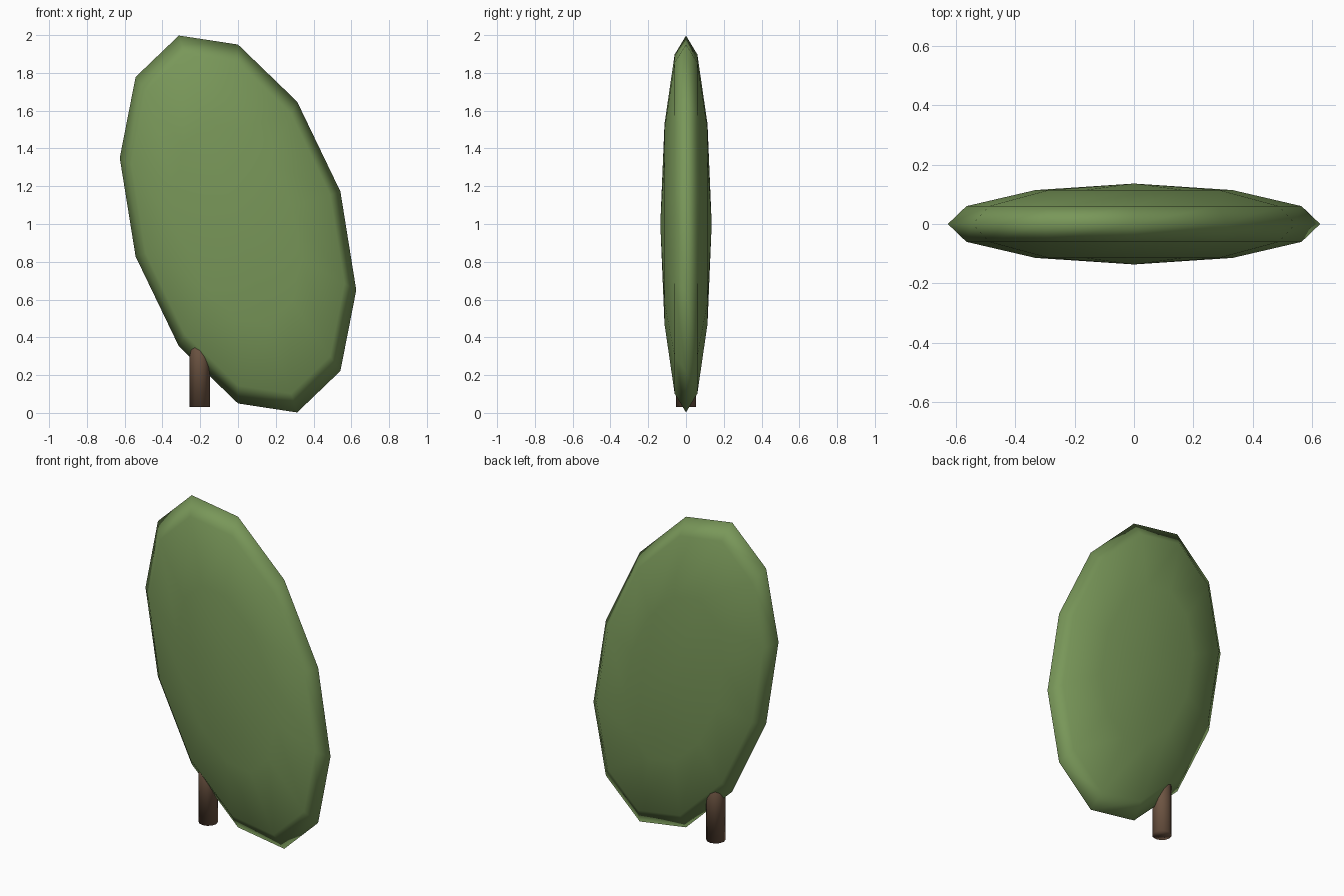
import bpy, bmesh, math

if "Cube" in bpy.data.objects:
    bpy.data.objects.remove(bpy.data.objects["Cube"])


def material(name, rgb):
    m = bpy.data.materials.new(name)
    m.diffuse_color = (*rgb, 1)
    m.use_nodes = True
    m.node_tree.nodes["Principled BSDF"].inputs["Base Color"].default_value = m.diffuse_color
    return m


def finish(bm, name, mat):
    bmesh.ops.recalc_face_normals(bm, faces=bm.faces)
    for f in bm.faces:
        f.smooth = True
    mesh = bpy.data.meshes.new(name)
    bm.to_mesh(mesh)
    bm.free()
    mesh.materials.append(mat)
    obj = bpy.data.objects.new(name, mesh)
    bpy.context.collection.objects.link(obj)
    return obj


leaf_green = material("leaf green", (0.19, 0.31, 0.10))
bark_brown = material("bark brown", (0.155, 0.09, 0.055))

# Crown: flattened, leaning twelve-sided lens made of rings stacked along y
SIDES = 12
RINGS = [(0.53, -0.114), (0.90, -0.06), (1.0, 0), (0.90, 0.06), (0.53, 0.114)]
bm = bmesh.new()
loops = []
for radius, y in RINGS:
    loop = []
    for i in range(SIDES):
        t = 2 * math.pi * i / SIDES
        x = 0.626 * math.sin(t) * radius
        z = 1 + (0.95 * math.cos(t) - 0.35 * math.sin(t)) * radius
        loop.append(bm.verts.new((x, y, z)))
    loops.append(loop)
for a, b in zip(loops, loops[1:]):
    for i in range(SIDES):
        j = (i + 1) % SIDES
        bm.faces.new((a[i], a[j], b[j], b[i]))
for loop, y in ((loops[0], -0.136), (loops[-1], 0.136)):
    pole = bm.verts.new((0, y, 1))
    for i in range(SIDES):
        bm.faces.new((loop[i], loop[(i + 1) % SIDES], pole))
finish(bm, "crown", leaf_green)

# Trunk: short round post running up into the crown
bm = bmesh.new()
bmesh.ops.create_cone(bm, cap_ends=True, segments=12, radius1=0.054,
                      radius2=0.054, depth=0.5)
bmesh.ops.translate(bm, verts=bm.verts, vec=(-0.202, 0, 0.28))
finish(bm, "trunk", bark_brown)
